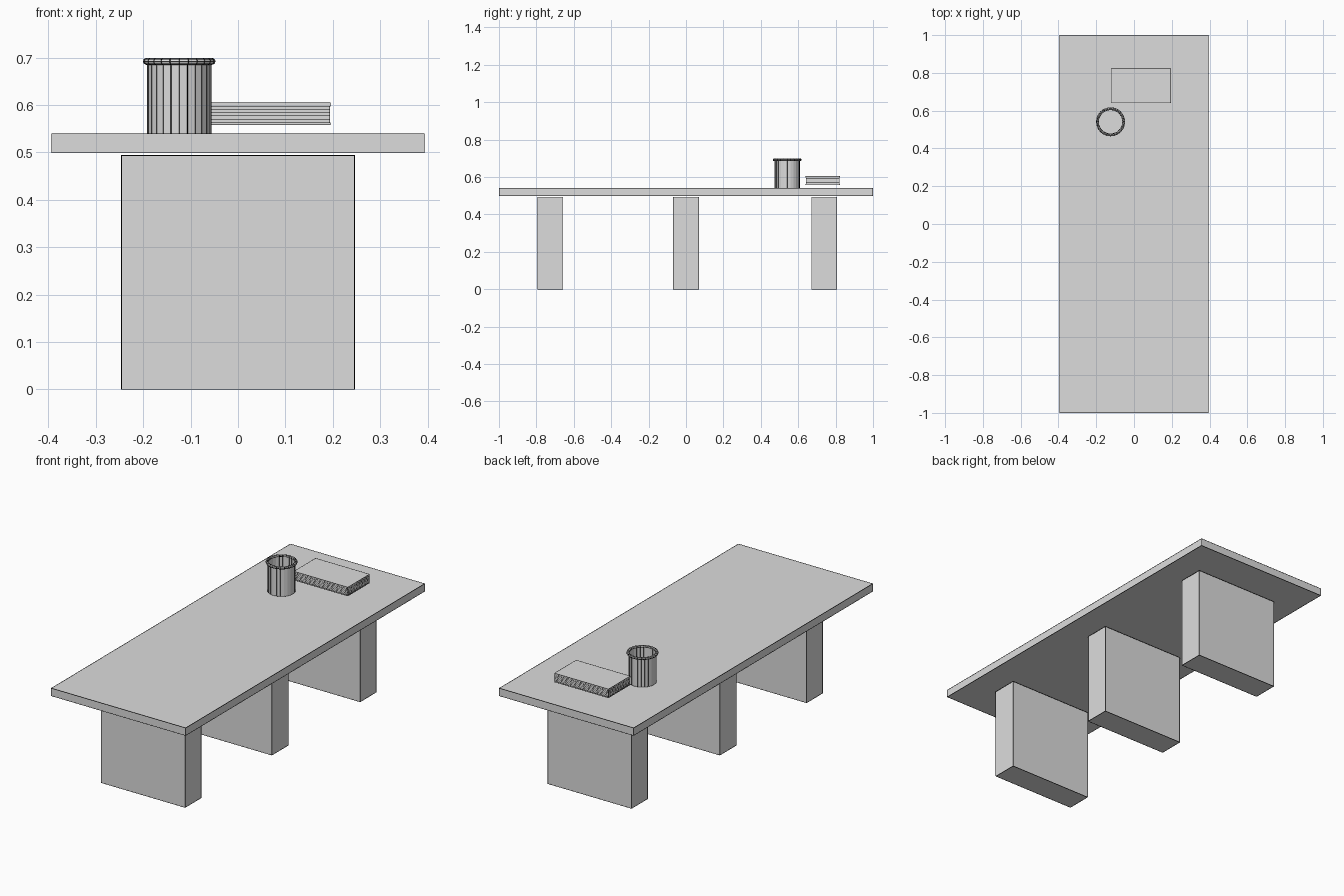
import bpy, bmesh, math
from mathutils import Vector

if "Cube" in bpy.data.objects:
    bpy.data.objects.remove(bpy.data.objects["Cube"])


def material(name, v):
    m = bpy.data.materials.new(name)
    m.diffuse_color = (v, v, v, 1)
    m.use_nodes = True
    m.node_tree.nodes["Principled BSDF"].inputs["Base Color"].default_value = m.diffuse_color
    return m


grey = material("plain_grey", 0.72)
black = material("line_black", 0.0)


def link(name, bm, mat):
    me = bpy.data.meshes.new(name)
    bm.to_mesh(me)
    bm.free()
    me.materials.append(mat)
    bpy.context.collection.objects.link(bpy.data.objects.new(name, me))


def edge_lines(name, bm, width, angle):
    """Thin black bars along every edge sharper than the angle."""
    out = bmesh.new()
    for e in bm.edges:
        if len(e.link_faces) == 2 and e.calc_face_angle(0) < math.radians(angle):
            continue
        a, b = (v.co for v in e.verts)
        d = (b - a).normalized()
        n = sum((f.normal for f in e.link_faces), Vector()).normalized()
        s = d.cross(n).normalized()
        h = width / 2
        rings = [[out.verts.new(p + (s * i + n * j) * h * 1.414)
                  for i, j in ((1, 0), (0, 1), (-1, 0), (0, -1))] for p in (a, b)]
        for k in range(4):
            m = (k + 1) % 4
            out.faces.new((rings[0][k], rings[0][m], rings[1][m], rings[1][k]))
        for r in rings:
            out.faces.new(r)
    bmesh.ops.recalc_face_normals(out, faces=out.faces)
    link(name + "_edges", out, black)


def finish(name, bm, width, angle=30):
    bmesh.ops.recalc_face_normals(bm, faces=bm.faces)
    bm.normal_update()
    edge_lines(name, bm, width, angle)
    link(name, bm, grey)


def box(name, center, size, width=0.0016):
    bm = bmesh.new()
    bmesh.ops.create_cube(bm, size=1)
    bmesh.ops.scale(bm, vec=size, verts=bm.verts)
    bmesh.ops.translate(bm, vec=center, verts=bm.verts)
    finish(name, bm, width)


def lathe(name, center, profile, sides, closed=False):
    """Revolve a (radius, z) profile; zero radius becomes a single point."""
    bm = bmesh.new()
    rings = []
    for r, z in profile:
        if r == 0:
            rings.append([bm.verts.new((0, 0, z))] * sides)
        else:
            rings.append([bm.verts.new((r * math.cos(2 * math.pi * i / sides),
                                        r * math.sin(2 * math.pi * i / sides), z))
                          for i in range(sides)])
    pairs = list(zip(rings, rings[1:]))
    if closed:
        pairs.append((rings[-1], rings[0]))
    for a, b in pairs:
        for i in range(sides):
            j = (i + 1) % sides
            bm.faces.new(list(dict.fromkeys([a[i], a[j], b[j], b[i]])))
    bmesh.ops.translate(bm, vec=center, verts=bm.verts)
    finish(name, bm, 0.001, 5)


# table top and three slab legs
box("table_top", (0, 0, 0.5195), (0.786, 1.998, 0.04))
for name, y in (("front_leg", -0.725), ("middle_leg", 0.0), ("back_leg", 0.738)):
    box(name, (0, y, 0.247), (0.491, 0.135, 0.493))

# hollow cup with a rolled rim
cup = (-0.124, 0.541, 0)
lathe("cup_body", cup, [(0, 0.5397), (0.067, 0.5397), (0.067, 0.69),
                        (0.064, 0.69), (0.064, 0.545), (0, 0.545)], 24)
rim = [(0.0695 + 0.0065 * math.cos(k * math.pi / 4),
        0.692 + 0.0065 * math.sin(k * math.pi / 4)) for k in range(8)]
lathe("cup_rim", cup, rim, 24, closed=True)

# book: two covers around a stack of outlined page layers
bx, by = 0.0365, 0.731
box("book_bottom_cover", (bx, by, 0.5605), (0.316, 0.182, 0.005), 0.001)
for k in range(5):
    box("book_pages_%d" % (k + 1), (bx, by, 0.5665 + 0.007 * k), (0.314, 0.18, 0.007), 0.001)
box("book_top_cover", (bx, by, 0.601), (0.316, 0.182, 0.007), 0.001)
